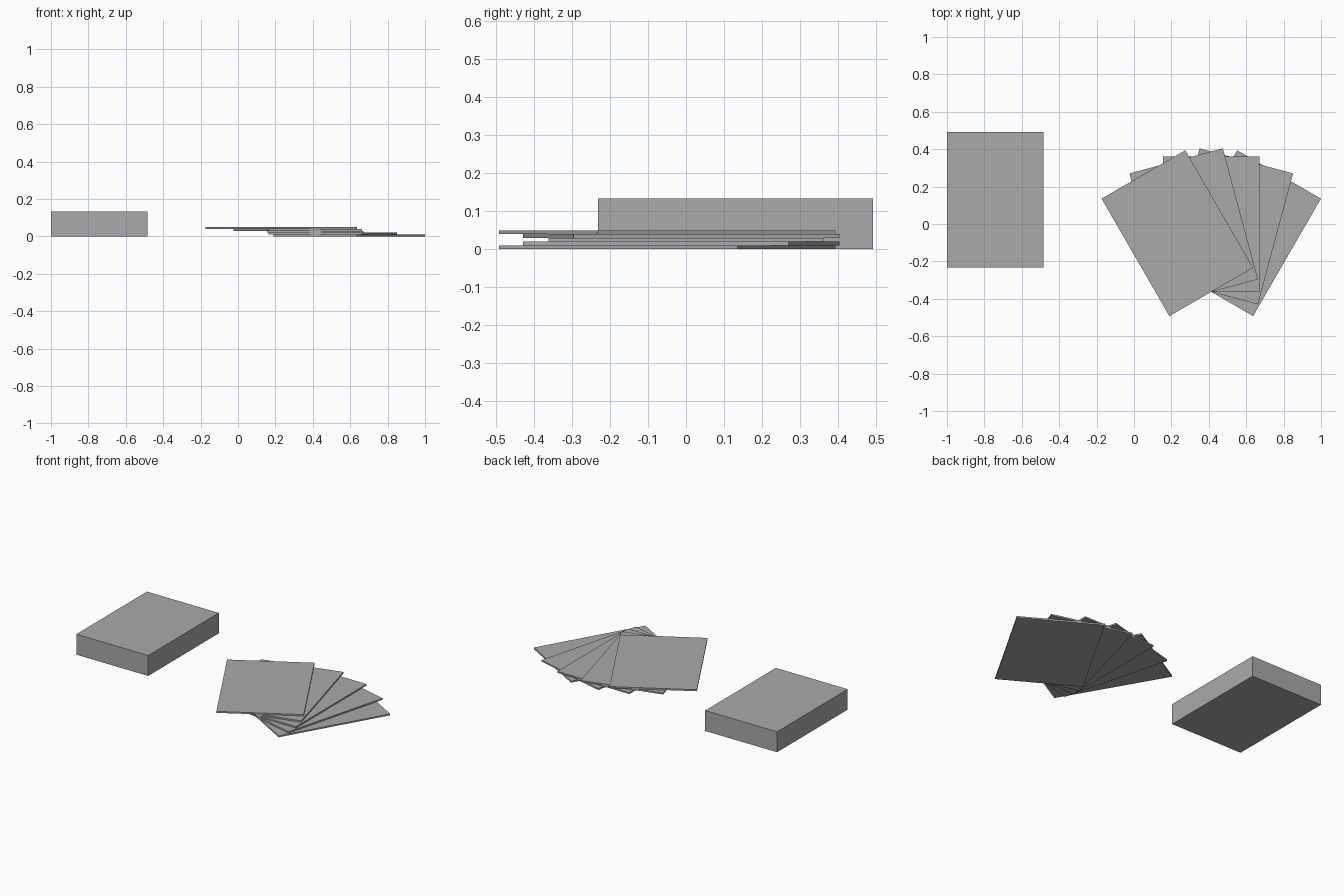
import bpy
import math
from mathutils import Matrix

if "Cube" in bpy.data.objects:
    bpy.data.objects.remove(bpy.data.objects["Cube"])

CARD_W, CARD_L = 0.517, 0.725   # card footprint, shared by the stack and the fan
CARD_T, PITCH = 0.0096, 0.0098  # card thickness and layer spacing
PIVOT = (0.413, -0.363)         # point the fanned cards turn about

grey = bpy.data.materials.new("plain grey")
grey.diffuse_color = (0.4, 0.4, 0.4, 1)
grey.use_nodes = True
grey.node_tree.nodes["Principled BSDF"].inputs["Base Color"].default_value = grey.diffuse_color


def slab(name, height, offset, location, angle=0):
    """Card-shaped box, shifted from its origin so it can turn about a pivot."""
    bpy.ops.mesh.primitive_cube_add(size=1)
    ob = bpy.context.object
    ob.name = name
    ob.data.transform(Matrix.Translation(offset) @ Matrix.Diagonal((CARD_W, CARD_L, height, 1)))
    ob.location = location
    ob.rotation_euler.z = math.radians(angle)
    ob.data.materials.append(grey)
    return ob


# Stacked deck
slab("card_deck", 0.133, (0, 0, 0.0665), (-1 + CARD_W / 2, 0.13, 0))

# Five cards fanned about the middle of their lower edge, right-hand card lowest
for i in range(5):
    slab(f"fan_card_{i + 1}", CARD_T, (0, CARD_L / 2, CARD_T / 2),
         (*PIVOT, i * PITCH), -30 + 15 * i)
